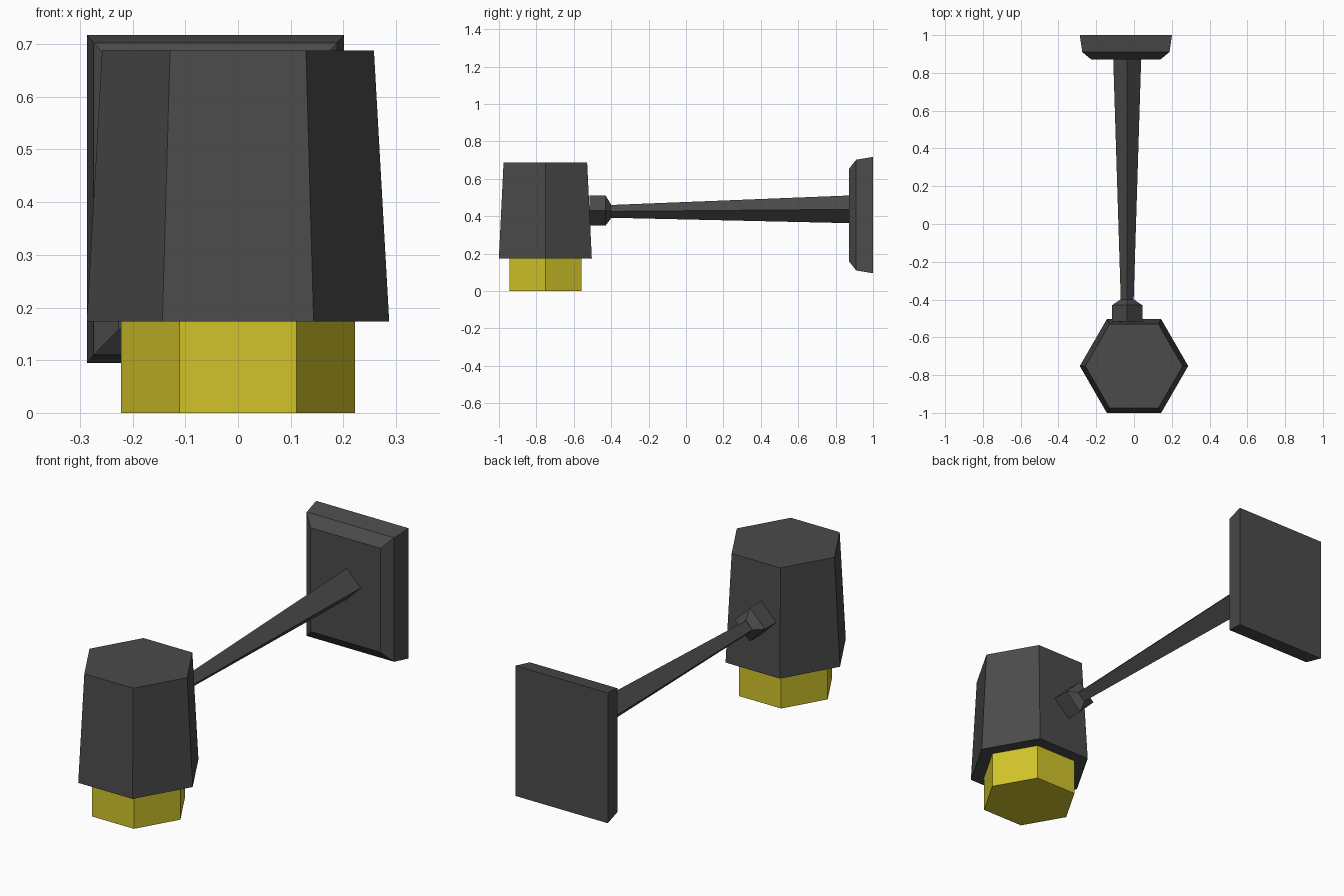
import bpy
import bmesh
from math import cos, sin, tau
from mathutils import Vector

cube = bpy.data.objects.get("Cube")
if cube:
    bpy.data.objects.remove(cube, do_unlink=True)


def make_material(name, rgb):
    mat = bpy.data.materials.new(name)
    mat.use_nodes = True
    color = (*rgb, 1)
    mat.diffuse_color = color
    mat.node_tree.nodes["Principled BSDF"].inputs["Base Color"].default_value = color
    return mat


def loft(name, rings, mat):
    """Skin a list of equal-length rings and cap both ends."""
    bm = bmesh.new()
    loops = [[bm.verts.new(p) for p in ring] for ring in rings]
    n = len(loops[0])
    for a, b in zip(loops, loops[1:]):
        for i in range(n):
            j = (i + 1) % n
            bm.faces.new((a[i], a[j], b[j], b[i]))
    bm.faces.new(loops[0])
    bm.faces.new(loops[-1])
    bmesh.ops.recalc_face_normals(bm, faces=bm.faces)
    mesh = bpy.data.meshes.new(name)
    bm.to_mesh(mesh)
    bm.free()
    mesh.materials.append(mat)
    obj = bpy.data.objects.new(name, mesh)
    bpy.context.collection.objects.link(obj)
    return obj


def hexagon(radius, z):
    return [Vector((radius * cos(i * tau / 6), LAMP_Y + radius * sin(i * tau / 6), z))
            for i in range(6)]


def diamond(radius, y, z):
    return [Vector((ARM_X + radius * cos(i * tau / 4), y, z + radius * sin(i * tau / 4)))
            for i in range(4)]


def rectangle(half_x, half_z, y):
    return [Vector((PLATE_X + sx * half_x, y, PLATE_Z + sz * half_z))
            for sx, sz in ((-1, -1), (1, -1), (1, 1), (-1, 1))]


LAMP_Y = -0.752
ARM_X = -0.036
PLATE_X, PLATE_Z = -0.043, 0.406

dark_metal = make_material("dark_metal", (0.07, 0.07, 0.07))
yellow_glass = make_material("yellow_glass", (0.64, 0.55, 0.023))

# Hexagonal lamp head
loft("lamp_shade", [hexagon(0.287, 0.173), hexagon(0.258, 0.688)], dark_metal)
loft("lamp_glass", [hexagon(0.222, 0), hexagon(0.222, 0.173)], yellow_glass)

# Diamond-section arm with its collar behind the shade
loft("arm_collar", [diamond(0.08, -0.517, 0.43), diamond(0.08, -0.43, 0.43),
                    diamond(0.036, -0.4, 0.426)], dark_metal)
loft("arm", [diamond(0.034, -0.405, 0.426), diamond(0.074, 0.875, 0.437)], dark_metal)

# Stepped-bevel wall plate
loft("wall_plate", [rectangle(0.244, 0.311, 1), rectangle(0.231, 0.296, 0.91),
                    rectangle(0.184, 0.248, 0.872)], dark_metal)
